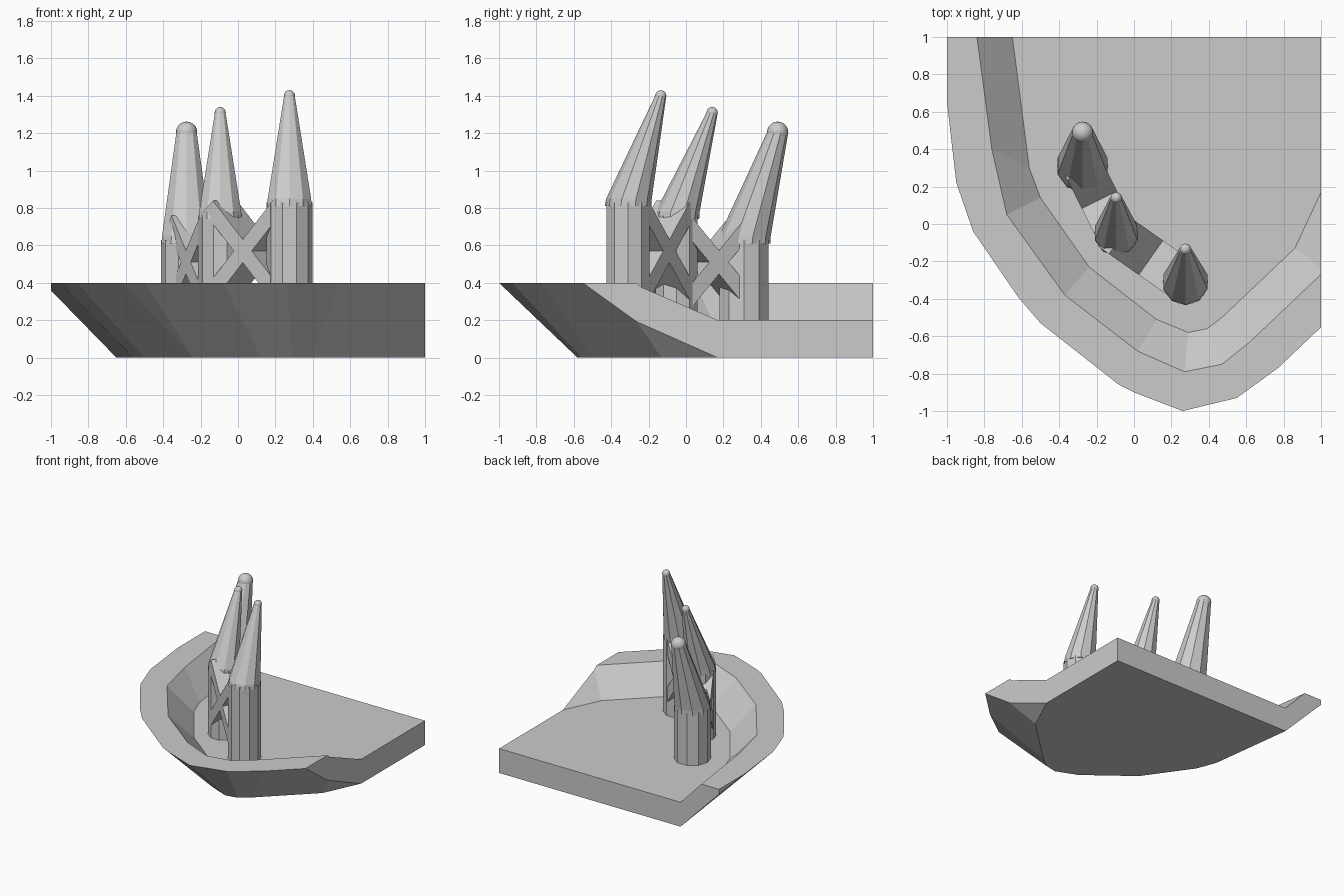
import bpy
import bmesh
from math import cos, sin, pi
from mathutils import Vector, Matrix

default_cube = bpy.data.objects.get("Cube")
if default_cube:
    bpy.data.objects.remove(default_cube, do_unlink=True)

GREY = (0.6, 0.6, 0.6, 1)
stone = bpy.data.materials.new("stone grey")
stone.use_nodes = True
stone.diffuse_color = GREY
stone.node_tree.nodes["Principled BSDF"].inputs["Base Color"].default_value = GREY


def finish(bm, name):
    """Turn a bmesh into a named object with the stone material."""
    bmesh.ops.recalc_face_normals(bm, faces=bm.faces)
    mesh = bpy.data.meshes.new(name)
    bm.to_mesh(mesh)
    bm.free()
    mesh.materials.append(stone)
    obj = bpy.data.objects.new(name, mesh)
    bpy.context.collection.objects.link(obj)
    return obj


# Base: each station gives the floor edge, the inner rim and the outer rim
FLOOR, RIM = 0.2, 0.4
STATIONS = [
    ((-.65, 1), (-.84, 1), (-1.04, 1)),
    ((-.56, .3), (-.76, .4), (-.95, .22)),
    ((-.5, .14), (-.68, .05), (-.86, -.04)),
    ((-.24, -.23), (-.37, -.38), (-.62, -.39)),
    ((-.24, -.23), (-.37, -.38), (-.5, -.53)),
    ((.12, -.51), (.02, -.68), (-.08, -.86)),
    ((.12, -.51), (.02, -.68), (0, -.9)),
    ((.29, -.58), (.27, -.79), (.26, -1)),
    ((.39, -.56), (.47, -.75), (.55, -.93)),
    ((.47, -.5), (.62, -.63), (.77, -.77)),
    ((.86, -.13), (1.02, -.25), (1.15, -.41)),
    ((1.14, .47), (1.33, .38), (1.5, .2)),
]


def build_base():
    bm = bmesh.new()
    rows = []
    for edge, inner, outer in STATIONS:
        rows.append([bm.verts.new((*edge, 0)), bm.verts.new((*outer, RIM)),
                     bm.verts.new((*inner, RIM)), bm.verts.new((*edge, FLOOR))])
    # Outer slope, rim top and inner slope
    for a, b in zip(rows, rows[1:]):
        for k in range(len(a) - 1):
            bm.faces.new((a[k], a[k + 1], b[k + 1], b[k]))
    # Underside, floor and back wall
    corner_x = STATIONS[-1][0][0]
    low = bm.verts.new((corner_x, 1, 0))
    high = bm.verts.new((corner_x, 1, FLOOR))
    bm.faces.new([r[0] for r in rows] + [low])
    bm.faces.new([r[3] for r in rows] + [high])
    bm.faces.new(rows[0] + [high, low])
    bmesh.ops.remove_doubles(bm, verts=bm.verts, dist=0.001)
    # Trim both sides straight and close the cuts
    for side in (-1, 1):
        bmesh.ops.bisect_plane(bm, geom=bm.verts[:] + bm.edges[:] + bm.faces[:],
                               plane_co=(side, 0, 0), plane_no=(side, 0, 0),
                               clear_outer=True)
        bmesh.ops.holes_fill(bm, edges=[e for e in bm.edges if e.is_boundary])
    finish(bm, "harbour_base")


def build_loft(name, rings, turn=0.0, sides=10):
    """Closed solid through horizontal rings given as (x, y, z, radius)."""
    bm = bmesh.new()
    loops = []
    for x, y, z, r in rings:
        angles = [2 * pi * (i + turn) / sides for i in range(sides)]
        loops.append([bm.verts.new((x + r * cos(a), y + r * sin(a), z)) for a in angles])
    for a, b in zip(loops, loops[1:]):
        for i in range(sides):
            j = (i + 1) % sides
            bm.faces.new((a[i], a[j], b[j], b[i]))
    bm.faces.new(loops[0])
    bm.faces.new(loops[-1])
    finish(bm, name)


def build_tower(name, x, y, radius, top, tip_y, tip_z, tip_r):
    """Round post with a leaning spike and a rounded tip."""
    build_loft(name + "_post", [(x, y, FLOOR - .05, radius), (x, y, top, radius)])
    build_loft(name + "_spike", [(x, y, top - .02, radius * 1.02),
                                 (x, y + .005, top + .02, radius),
                                 (x, tip_y, tip_z, tip_r)], turn=0.5)
    bm = bmesh.new()
    bmesh.ops.create_uvsphere(bm, u_segments=20, v_segments=10, radius=tip_r,
                              matrix=Matrix.Translation((x, tip_y, tip_z)))
    for face in bm.faces:
        face.smooth = True
    finish(bm, name + "_tip")


def build_cross(name, a, b, middle, rise, width):
    """Two wide planks crossing between two posts."""
    for label, s in (("rising", 1), ("falling", -1)):
        start = Vector((*a, middle - s * rise))
        end = Vector((*b, middle + s * rise))
        along = (end - start).normalized()
        across = along.cross(Vector((0, 0, 1))).normalized()
        frame = Matrix((along, across, along.cross(across))).transposed().to_4x4()
        size = Matrix.Diagonal(((end - start).length, width, .085, 1))
        bm = bmesh.new()
        bmesh.ops.create_cube(bm, size=1,
                              matrix=Matrix.Translation((start + end) / 2) @ frame @ size)
        finish(bm, f"{name}_{label}_plank")


build_base()

# Towers
FRONT, MIDDLE, BACK = (.275, -.31), (-.095, -.05), (-.275, .31)
build_tower("front_tower", *FRONT, .122, .83, -.135, 1.4, .03)
build_tower("middle_tower", *MIDDLE, .118, .76, .14, 1.31, .03)
build_tower("back_tower", *BACK, .138, .63, .49, 1.205, .057)

# Cross braces
build_cross("front_brace", FRONT, MIDDLE, .57, .24, .225)
build_cross("back_brace", MIDDLE, BACK, .51, .22, .21)
